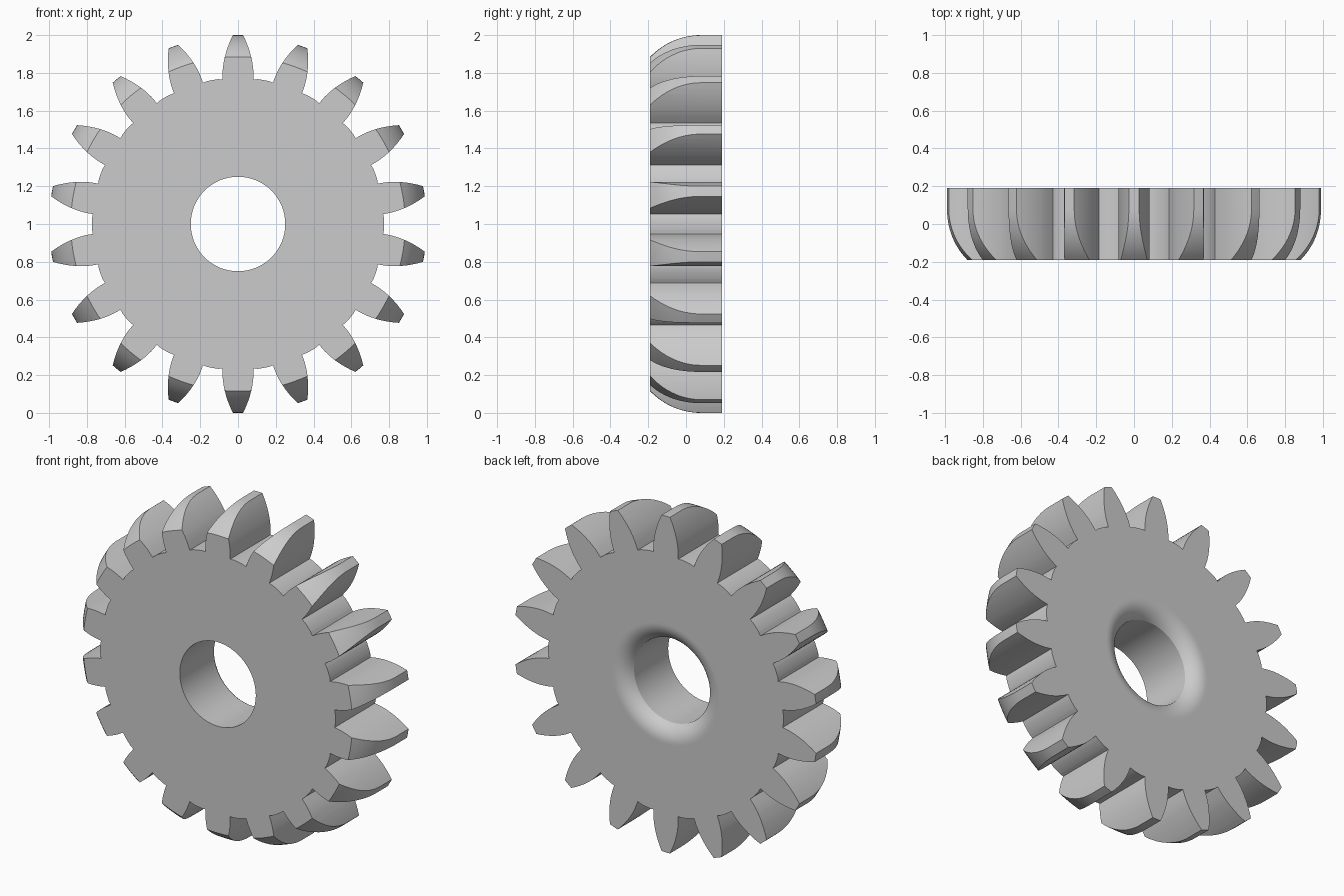
import bpy
import bmesh
from math import cos, sin, pi, radians, sqrt, asin

if "Cube" in bpy.data.objects:
    bpy.data.objects.remove(bpy.data.objects["Cube"], do_unlink=True)

TEETH = 18
SEGMENTS = TEETH * 8
HALF = 0.19          # half the thickness
BORE = 0.25
CENTRE_Z = 1.0

steel = bpy.data.materials.new("plain_grey")
steel.use_nodes = True
grey = (0.6, 0.6, 0.6, 1)
steel.diffuse_color = grey
steel.node_tree.nodes["Principled BSDF"].inputs["Base Color"].default_value = grey


def make_object(name, bm):
    bmesh.ops.recalc_face_normals(bm, faces=bm.faces)
    mesh = bpy.data.meshes.new(name)
    bm.to_mesh(mesh)
    bm.free()
    mesh.materials.append(steel)
    obj = bpy.data.objects.new(name, mesh)
    bpy.context.collection.objects.link(obj)
    return obj


def lathe(name, profile):
    """Spin a closed (radius, y) profile around the gear axis."""
    bm = bmesh.new()
    rings = []
    for i in range(SEGMENTS):
        a = 2 * pi * i / SEGMENTS
        rings.append([bm.verts.new((r * sin(a), y, CENTRE_Z + r * cos(a)))
                      for r, y in profile])
    n = len(profile)
    for i in range(SEGMENTS):
        a, b = rings[i], rings[(i + 1) % SEGMENTS]
        for j in range(n):
            k = (j + 1) % n
            bm.faces.new((a[j], a[k], b[k], b[j]))
    return make_object(name, bm)


def prism(name, outline, depth):
    """Extrude a closed (x, z) outline along y."""
    bm = bmesh.new()
    face = bm.faces.new([bm.verts.new((x, -depth, z)) for x, z in outline])
    moved = bmesh.ops.extrude_face_region(bm, geom=[face])["geom"]
    bmesh.ops.translate(bm, vec=(0, 2 * depth, 0),
                        verts=[v for v in moved if isinstance(v, bmesh.types.BMVert)])
    return make_object(name, bm)


# Blank: flat front, crowned rim, flat back with a rounded bore mouth
crown_y, crown_r = 0.08, 0.375
profile = [(BORE, -HALF)]
for i in range(13):
    y = -HALF + (crown_y + HALF) * i / 12
    profile.append((1 - crown_r + sqrt(crown_r ** 2 - (crown_y - y) ** 2), y))
profile += [(1, HALF), (0.36, HALF)]
mouth_w, mouth_d = 0.1, 0.06
mouth_r = (mouth_w ** 2 + mouth_d ** 2) / (2 * mouth_d)
sweep = asin(mouth_w / mouth_r)
for i in range(11):
    a = sweep * i / 10
    profile.append((BORE + mouth_w - mouth_r * sin(a),
                    HALF - mouth_r * (1 - cos(a))))
gear = lathe("gear", profile)

# Tooth outline: (radius, half width) up one flank, mirrored down the other
flank = [(0.766, 0.082), (0.81, 0.0815), (0.85, 0.077), (0.88, 0.071),
         (0.91, 0.063), (0.94, 0.053), (0.97, 0.041), (1.0, 0.027), (1.02, 0.017)]
tooth = [(-w, r) for r, w in flank] + [(w, r) for r, w in reversed(flank)]
for step in (8, 10, 12):
    a = radians(step)
    tooth.append((0.774 * sin(a), 0.774 * cos(a)))
outline = []
for t in range(TEETH):
    c, s = cos(2 * pi * t / TEETH), sin(2 * pi * t / TEETH)
    outline += [(x * c + z * s, CENTRE_Z - x * s + z * c) for x, z in tooth]
cutter = prism("tooth_cutter", outline, 0.3)
cutter.hide_render = True

# Keep only what lies inside the toothed outline
cut = gear.modifiers.new("teeth", "BOOLEAN")
cut.operation = 'INTERSECT'
cut.solver = 'EXACT'
cut.object = cutter
bpy.ops.object.select_all(action='DESELECT')
gear.select_set(True)
bpy.context.view_layer.objects.active = gear
bpy.ops.object.modifier_apply(modifier=cut.name)
bpy.data.objects.remove(cutter, do_unlink=True)
bpy.ops.object.shade_smooth_by_angle(angle=radians(25))
